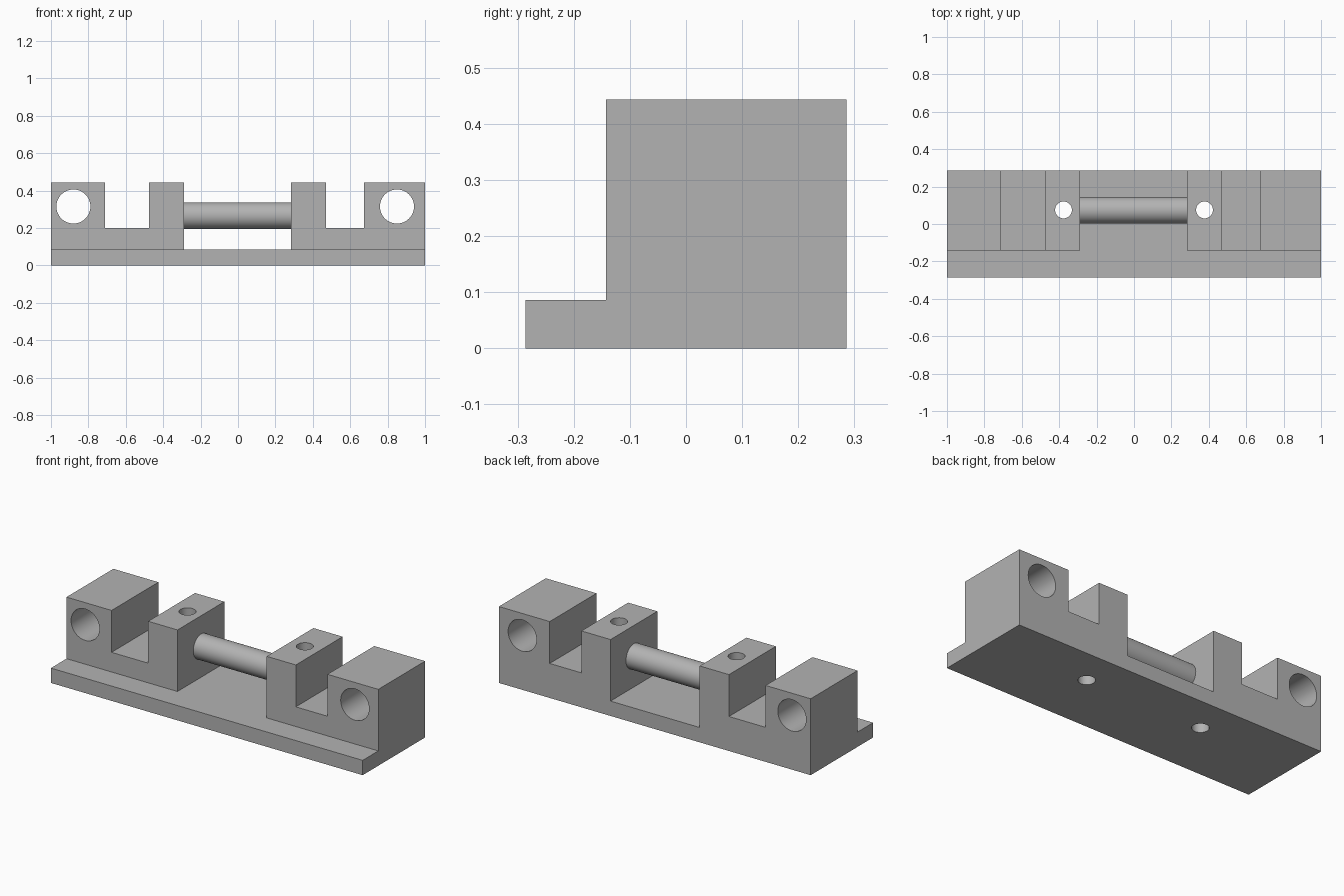
import bpy
import bmesh
from math import pi
from mathutils import Matrix

cube = bpy.data.objects.get("Cube")
if cube:
    bpy.data.objects.remove(cube)

grey = bpy.data.materials.new("plain grey")
grey.use_nodes = True
colour = (0.45, 0.45, 0.45, 1)
grey.diffuse_color = colour
grey.node_tree.nodes["Principled BSDF"].inputs["Base Color"].default_value = colour

BACK, STEP, FRONT = 0.286, -0.143, -0.286
LEDGE, SLOT, TOP = 0.086, 0.2, 0.443


def finish(name, bm):
    bmesh.ops.recalc_face_normals(bm, faces=bm.faces)
    mesh = bpy.data.meshes.new(name)
    bm.to_mesh(mesh)
    bm.free()
    mesh.materials.append(grey)
    obj = bpy.data.objects.new(name, mesh)
    bpy.context.collection.objects.link(obj)
    return obj


def box(name, lo, hi):
    bm = bmesh.new()
    size = [b - a for a, b in zip(lo, hi)]
    mid = [(a + b) / 2 for a, b in zip(lo, hi)]
    bmesh.ops.create_cube(bm, size=1, matrix=Matrix.Translation(mid) @ Matrix.Diagonal((*size, 1)))
    return finish(name, bm)


def cylinder(name, centre, radius, length, axis, caps=True):
    turn = {"X": Matrix.Rotation(pi / 2, 4, "Y"), "Y": Matrix.Rotation(pi / 2, 4, "X"),
            "Z": Matrix.Identity(4)}[axis]
    bm = bmesh.new()
    bmesh.ops.create_cone(bm, cap_ends=caps, segments=64, radius1=radius, radius2=radius,
                          depth=length, matrix=Matrix.Translation(centre) @ turn)
    return finish(name, bm)


# Body: L-shaped side profile extruded along the length
bm = bmesh.new()
profile = [(FRONT, 0), (BACK, 0), (BACK, TOP), (STEP, TOP), (STEP, LEDGE), (FRONT, LEDGE)]
face = bm.faces.new([bm.verts.new((-1, y, z)) for y, z in profile])
end = bmesh.ops.extrude_face_region(bm, geom=[face])["geom"]
bmesh.ops.translate(bm, vec=(2, 0, 0), verts=[v for v in end if isinstance(v, bmesh.types.BMVert)])
body = finish("mount_body", bm)

# Slots between the blocks and posts, with a deeper one in the middle
cutters = [box("slot_cutter", (x0, -0.5, floor), (x1, 0.5, 0.6))
           for x0, x1, floor in [(-0.711, -0.476, SLOT), (-0.288, 0.284, LEDGE), (0.471, 0.674, SLOT)]]

# Cross holes through the end blocks and bolt holes through the posts
cutters += [cylinder("cross_hole_cutter", (x, 0, 0.315), 0.091, 1, "Y") for x in (-0.88, 0.85)]
cutters += [cylinder("bolt_hole_cutter", (x, 0.075, 0.2), 0.045, 1, "Z") for x in (-0.377, 0.377)]

for cutter in cutters:
    cut = body.modifiers.new("cut", "BOOLEAN")
    cut.operation = "DIFFERENCE"
    cut.solver = "EXACT"
    cut.object = cutter

# Apply the cuts and remove the helpers
bpy.context.view_layer.objects.active = body
body.select_set(True)
for name in [m.name for m in body.modifiers]:
    bpy.ops.object.modifier_apply(modifier=name)
for cutter in cutters:
    bpy.data.objects.remove(cutter)

# Rod bridging the two posts
rod = cylinder("cross_rod", (-0.002, 0.073, 0.266), 0.0715, 0.572, "X", caps=False)

bpy.ops.object.select_all(action="DESELECT")
for obj in (body, rod):
    obj.select_set(True)
bpy.ops.object.shade_smooth_by_angle(angle=pi / 6)
